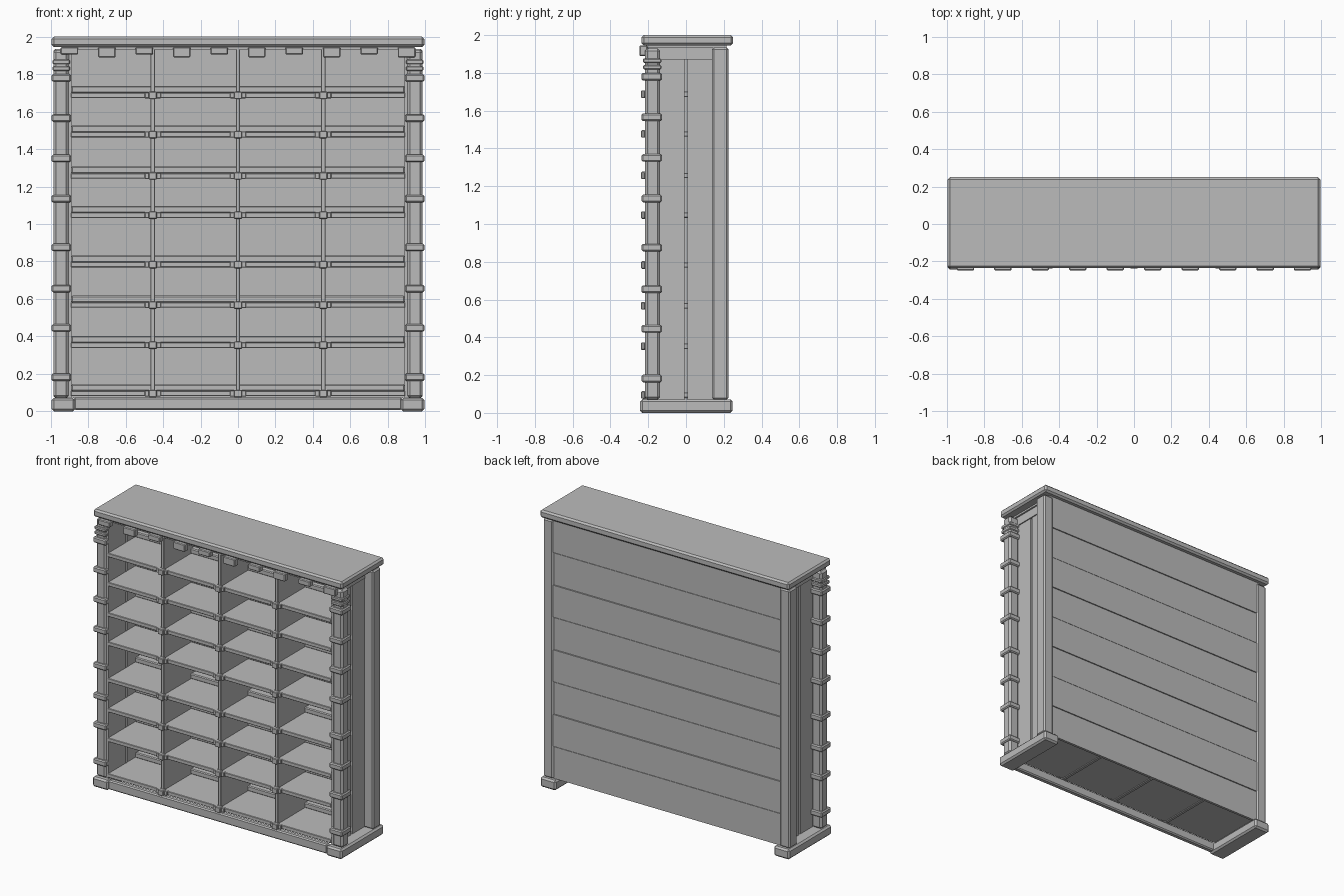
import bpy

grey = bpy.data.materials.new("plain_grey")
grey.diffuse_color = (0.5, 0.5, 0.5, 1)


def box(name, x0, x1, y0, y1, z0, z1, bevel=0.0):
    """Box given by its limits, with an optional chamfer."""
    bpy.ops.mesh.primitive_cube_add(size=1)
    ob = bpy.context.object
    ob.name = name
    for v in ob.data.vertices:
        v.co.x = x1 if v.co.x > 0 else x0
        v.co.y = y1 if v.co.y > 0 else y0
        v.co.z = z1 if v.co.z > 0 else z0
    ob.data.materials.append(grey)
    if bevel:
        m = ob.modifiers.new("chamfer", "BEVEL")
        m.width = bevel
        m.segments = 1
    return ob


def pair(name, x0, x1, *rest):
    """The same box on the right and on the left."""
    box(name + "_right", x0, x1, *rest)
    box(name + "_left", -x1, -x0, *rest)


# Top slab with the thin board under it
box("top_slab", -0.995, 0.995, -0.235, 0.25, 1.945, 2.0, 0.012)
box("top_underboard", -0.93, 0.93, -0.215, 0.215, 1.932, 1.947)

# Row of small blocks under the front edge of the top
for i in range(10):
    x = -0.9 + 0.2 * i
    low = 1.905 if i % 2 == 0 else 1.89
    box("cornice_block", x - 0.047, x + 0.047, -0.247, -0.205, low, 1.944, 0.005)

# Base: two side runners and a front rail, open at the back
pair("base_runner", 0.87, 0.995, -0.243, 0.247, 0.0, 0.072, 0.012)
box("base_front_rail", -0.875, 0.875, -0.235, -0.195, 0.008, 0.075, 0.008)

# Corner posts
pair("front_post", 0.903, 0.985, -0.217, -0.137, 0.07, 1.93, 0.014)
pair("rear_post", 0.905, 0.985, 0.137, 0.225, 0.07, 1.935, 0.01)

# Bands round the front posts
for z in (1.78, 1.565, 1.35, 1.135, 0.875, 0.655, 0.445, 0.182):
    pair("post_band", 0.892, 0.995, -0.235, -0.127, z - 0.02, z + 0.02, 0.007)
for z in (1.865, 1.83):
    pair("post_top_ring", 0.897, 0.99, -0.227, -0.131, z - 0.012, z + 0.012, 0.005)

# Side walls: two upright boards with a narrow gap, and a top rail
pair("side_board_front", 0.89, 0.91, -0.205, -0.008, 0.07, 1.872)
pair("side_board_rear", 0.89, 0.91, 0.008, 0.21, 0.07, 1.872)
pair("side_top_rail", 0.89, 0.918, -0.2, 0.2, 1.87, 1.94)

# Horizontal back planks
n, z0, z1 = 8, 0.07, 1.935
step = (z1 - z0) / n
for i in range(n):
    back = 0.215 + (0.003 if i % 2 else 0)
    box("back_plank", -0.908, 0.908, 0.197, back,
        z0 + i * step + 0.002, z0 + (i + 1) * step - 0.002)
box("back_liner", -0.9, 0.9, 0.19, 0.2, 0.08, 1.935)

# Shelves, each with a raised step along the back
dividers = (-0.455, 0.0, 0.455)
for z in (1.687, 1.477, 1.257, 1.047, 0.783, 0.567, 0.353, 0.095):
    box("shelf", -0.892, 0.892, -0.212, 0.195, z - 0.014, z + 0.014, 0.003)
    box("shelf_back_step", -0.89, 0.89, 0.095, 0.192, z + 0.012, z + 0.05, 0.006)
    # Brackets where shelves cross the dividers
    for x in dividers:
        box("joint_plate", x - 0.043, x + 0.043, -0.222, -0.2, z - 0.016, z + 0.016, 0.003)
        box("joint_boss", x - 0.022, x + 0.022, -0.237, -0.2, z - 0.02, z + 0.02, 0.004)

# Upright dividers
for x in dividers:
    box("divider", x - 0.012, x + 0.012, -0.212, 0.195, 0.075, 1.935, 0.003)
